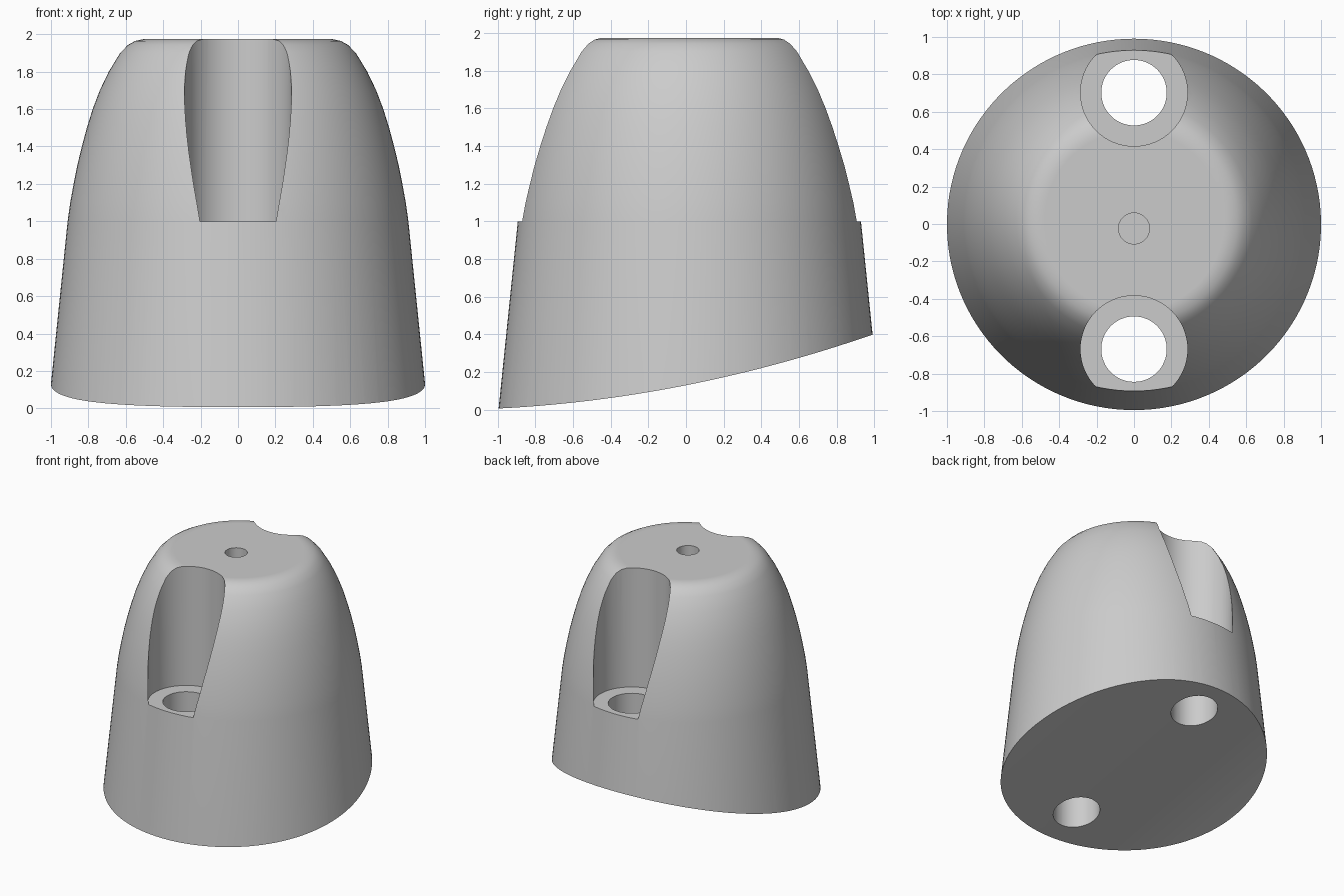
import bpy
import bmesh
from math import cos, sin, pi

cube = bpy.data.objects.get("Cube")
if cube:
    bpy.data.objects.remove(cube, do_unlink=True)

AXIS_Y = 0.018
FLOOR = 0.998

grey = bpy.data.materials.new("plain grey")
grey.use_nodes = True
colour = (0.6, 0.6, 0.6, 1)
grey.diffuse_color = colour
grey.node_tree.nodes["Principled BSDF"].inputs["Base Color"].default_value = colour


def make_object(name, bm):
    bmesh.ops.recalc_face_normals(bm, faces=bm.faces)
    mesh = bpy.data.meshes.new(name)
    bm.to_mesh(mesh)
    bm.free()
    mesh.materials.append(grey)
    obj = bpy.data.objects.new(name, mesh)
    bpy.context.collection.objects.link(obj)
    return obj


def lathe(name, profile, y, segments):
    """Closed solid of revolution around a vertical axis."""
    bm = bmesh.new()
    rings = []
    for r, z in profile:
        rings.append([bm.verts.new((r * cos(2 * pi * i / segments),
                                    y + r * sin(2 * pi * i / segments), z))
                      for i in range(segments)])
    for a, b in zip(rings, rings[1:]):
        for i in range(segments):
            j = (i + 1) % segments
            bm.faces.new((a[i], a[j], b[j], b[i]))
    bm.faces.new(rings[0])
    bm.faces.new(rings[-1])
    return make_object(name, bm)


def cut(target, cutter):
    bpy.context.view_layer.objects.active = target
    mod = target.modifiers.new("cut", 'BOOLEAN')
    mod.operation = 'DIFFERENCE'
    mod.solver = 'EXACT'
    mod.object = cutter
    bpy.ops.object.modifier_apply(modifier=mod.name)
    bpy.data.objects.remove(cutter, do_unlink=True)


# Domed, tapered body
profile = [(1.034, -0.2), (0.911, 1.0), (0.897, 1.1), (0.879, 1.2),
           (0.859, 1.3), (0.835, 1.4), (0.808, 1.5), (0.777, 1.6),
           (0.739, 1.7), (0.691, 1.8), (0.63, 1.9), (0.588, 1.943),
           (0.55, 1.964), (0.505, 1.974), (0.48, 1.974)]
body = lathe("body", profile, AXIS_Y, 128)

# Underside: a shallow trough running front to back, rising to the back
SLOPE = 0.1975
bm = bmesh.new()
steps = 32
xs = [-1.2 + 2.4 * i / steps for i in range(steps + 1)]
outline = [(x, 0.2025 - 0.073 * x * x) for x in xs]
outline += [(1.2, -0.8), (-1.2, -0.8)]
end = bm.faces.new([bm.verts.new((x, -1.2, z - 1.2 * SLOPE)) for x, z in outline])
moved = bmesh.ops.extrude_face_region(bm, geom=[end])["geom"]
bmesh.ops.translate(bm, vec=(0, 2.4, 2.4 * SLOPE),
                    verts=[v for v in moved if isinstance(v, bmesh.types.BMVert)])
cut(body, make_object("underside_cutter", bm))

# Front and back screw slots with through holes
for y in (-0.669, 0.702):
    cut(body, lathe("slot_cutter", [(0.286, FLOOR), (0.286, 2.2)], y, 64))
    cut(body, lathe("hole_cutter", [(0.175, -0.3), (0.175, FLOOR + 0.2)], y, 64))

# Blind hole in the top
cut(body, lathe("top_hole_cutter", [(0.083, 1.4), (0.083, 2.2)], -0.024, 48))

bpy.ops.object.select_all(action='DESELECT')
body.select_set(True)
bpy.context.view_layer.objects.active = body
bpy.ops.object.shade_smooth_by_angle(angle=pi / 6)
